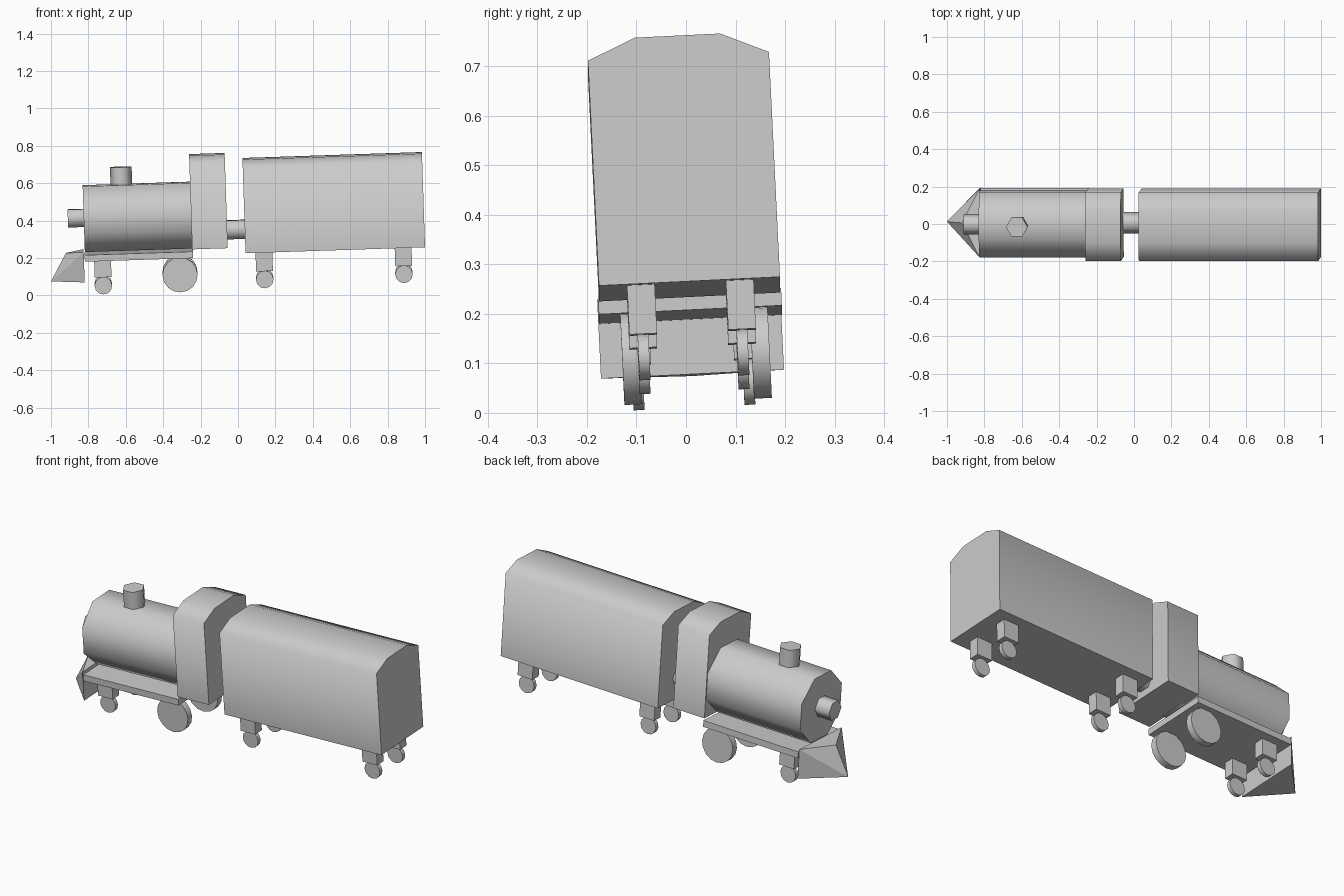
import bpy
import bmesh
from math import cos, sin, pi, radians
from mathutils import Matrix, Vector

cube = bpy.data.objects.get("Cube")
if cube:
    bpy.data.objects.remove(cube, do_unlink=True)

# Single plain grey
grey = bpy.data.materials.new("plain_grey")
grey.use_nodes = True
COLOUR = (0.6, 0.6, 0.6, 1)
grey.diffuse_color = COLOUR
grey.node_tree.nodes["Principled BSDF"].inputs["Base Color"].default_value = COLOUR

# The whole train leans slightly
TILT = Matrix.Rotation(radians(-1.9), 4, 'Y') @ Matrix.Rotation(radians(2.8), 4, 'X')

# Directions of profile u, profile v and extrusion for each axis
FRAMES = {
    'X': (Vector((0, 1, 0)), Vector((0, 0, 1)), Vector((1, 0, 0))),
    'Y': (Vector((1, 0, 0)), Vector((0, 0, 1)), Vector((0, 1, 0))),
    'Z': (Vector((1, 0, 0)), Vector((0, 1, 0)), Vector((0, 0, 1))),
}


def finish(name, bm, centre, offset=(0, 0, 0), smooth=True):
    bmesh.ops.recalc_face_normals(bm, faces=bm.faces[:])
    mesh = bpy.data.meshes.new(name)
    bm.to_mesh(mesh)
    bm.free()
    mesh.materials.append(grey)
    obj = bpy.data.objects.new(name, mesh)
    bpy.context.collection.objects.link(obj)
    obj.matrix_world = Matrix.Translation(centre) @ TILT @ Matrix.Translation(offset)
    if smooth:
        bpy.ops.object.select_all(action='DESELECT')
        obj.select_set(True)
        bpy.context.view_layer.objects.active = obj
        bpy.ops.object.shade_smooth_by_angle(angle=radians(70))
    return obj


def prism(name, profile, length, axis, centre, offset=(0, 0, 0)):
    u, v, w = FRAMES[axis]
    bm = bmesh.new()
    base = [bm.verts.new(u * a + v * b - w * length / 2) for a, b in profile]
    face = bm.faces.new(base)
    out = bmesh.ops.extrude_face_region(bm, geom=[face])
    top = [g for g in out["geom"] if isinstance(g, bmesh.types.BMVert)]
    bmesh.ops.translate(bm, verts=top, vec=w * length)
    return finish(name, bm, centre, offset)


def polygon(sides, radius, turn=0.0):
    return [(radius * cos(turn + 2 * pi * i / sides),
             radius * sin(turn + 2 * pi * i / sides)) for i in range(sides)]


def rect(width, height):
    return [(-width / 2, -height / 2), (width / 2, -height / 2),
            (width / 2, height / 2), (-width / 2, height / 2)]


# Carriage and cab share one section with a bevelled roof
body = [(-0.183, 0), (0.183, 0), (0.183, 0.455),
        (0.086, 0.497), (-0.086, 0.497), (-0.183, 0.455)]
prism("carriage_body", body, 0.96, 'X', (0.52, 0.007, 0.25))
prism("cab", body, 0.19, 'X', (-0.15, 0.007, 0.258))

# Locomotive body
prism("boiler", polygon(8, 0.19, pi / 8), 0.59, 'X', (-0.53, 0, 0.42))
prism("running_plate", rect(0.37, 0.035), 0.58, 'X', (-0.53, 0.008, 0.216))
prism("boiler_nose", polygon(6, 0.055), 0.1, 'X', (-0.86, -0.002, 0.413))
prism("chimney", polygon(6, 0.058), 0.11, 'Z', (-0.625, -0.014, 0.632))
prism("coupling", polygon(6, 0.058), 0.13, 'X', (-0.01, 0.007, 0.352))

# Wedge-shaped track guard
bm = bmesh.new()
points = [(-0.17, 0, 0), (-0.085, 0, 0.15)]
points += [(0.01, y, z) for y in (-0.185, 0.185) for z in (-0.002, 0.158)]
for p in points:
    bm.verts.new(p)
bmesh.ops.convex_hull(bm, input=bm.verts[:])
finish("track_guard", bm, (-0.83, 0.013, 0.08), smooth=False)

# Large driving wheels
for side, y in (("right", -0.131), ("left", 0.131)):
    prism("driving_wheel_" + side, polygon(16, 0.094), 0.036, 'Y',
          (-0.31, 0.02, 0.117), (0, y, 0))

# Small wheels, each under a square hanger block
for name, x, z, spread in (("front", -0.72, 0.058, 0.112),
                           ("middle", 0.143, 0.09, 0.1),
                           ("rear", 0.887, 0.118, 0.1)):
    for side, s in (("right", -1), ("left", 1)):
        offset = (0, s * spread, 0)
        prism(f"{name}_wheel_{side}", polygon(12, 0.047), 0.022, 'Y',
              (x, 0.015, z), offset)
        prism(f"{name}_hanger_{side}", rect(0.09, 0.1), 0.056, 'Y',
              (x - 0.003, 0.011, z + 0.095), offset)
